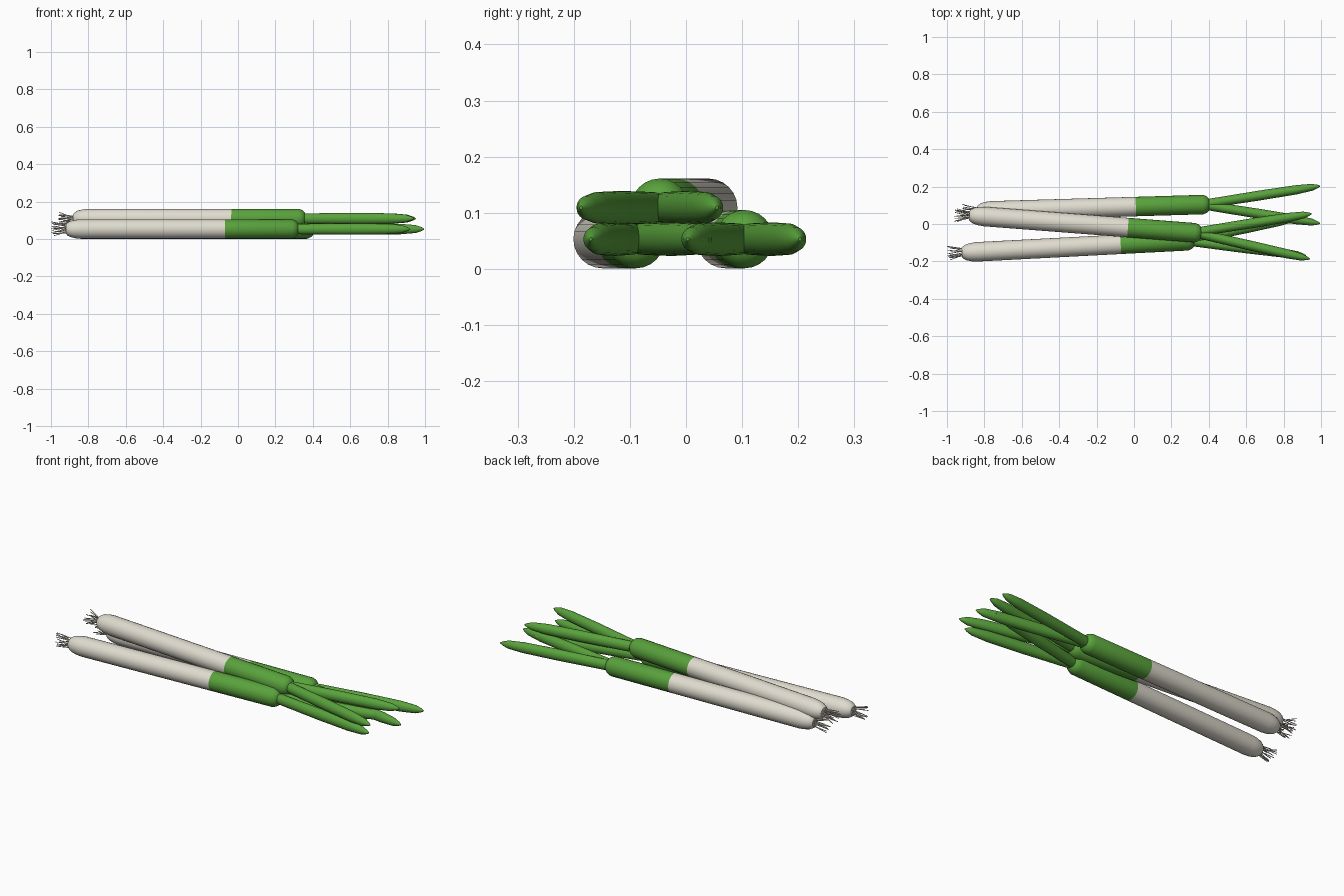
import bpy, bmesh, math, random
from mathutils import Vector

random.seed(4)
if "Cube" in bpy.data.objects:
    bpy.data.objects.remove(bpy.data.objects["Cube"])


def material(name, colour):
    m = bpy.data.materials.new(name)
    m.use_nodes = True
    m.diffuse_color = (*colour, 1)
    m.node_tree.nodes["Principled BSDF"].inputs["Base Color"].default_value = (*colour, 1)
    return m


WHITE = material("cream white", (0.74, 0.71, 0.62))
GREEN = material("leaf green", (0.10, 0.36, 0.045))


def add_tube(bm, start, end, profile, sides, squash=1.0):
    """Turn a profile of (distance, radius) around the line start-end."""
    axis = (end - start).normalized()
    side = Vector((0, 0, 1)).cross(axis).normalized()
    up = axis.cross(side)
    rings = []
    for d, r in profile:
        ring = []
        for i in range(sides):
            a = math.tau * i / sides
            ring.append(bm.verts.new(start + axis * d + side * (r * squash * math.cos(a)) + up * (r * math.sin(a))))
        rings.append(ring)
    for a, b in zip(rings, rings[1:]):
        for i in range(sides):
            j = (i + 1) % sides
            bm.faces.new((a[i], a[j], b[j], b[i]))
    bm.faces.new(rings[0][::-1])
    bm.faces.new(rings[-1])


def finish(bm, name, mat):
    mesh = bpy.data.meshes.new(name)
    bm.to_mesh(mesh)
    bm.free()
    mesh.materials.append(mat)
    obj = bpy.data.objects.new(name, mesh)
    bpy.context.collection.objects.link(obj)
    bpy.ops.object.select_all(action="DESELECT")
    obj.select_set(True)
    bpy.context.view_layer.objects.active = obj
    bpy.ops.object.shade_smooth_by_angle(angle=math.radians(40))


def tube(name, start, end, profile, mat, squash=1.0):
    bm = bmesh.new()
    add_tube(bm, start, end, profile, 24, squash)
    finish(bm, name, mat)


R = 0.052
STALK, SHEATH = 0.85, 0.39


def leek(place, base, heading, tips):
    base = Vector(base)
    axis = Vector((math.cos(math.radians(heading)), math.sin(math.radians(heading)), 0))
    side = Vector((-axis.y, axis.x, 0))
    collar = base + axis * STALK
    fork = collar + axis * SHEATH

    # White stalk with a rounded root end
    tube(place + "_white_stalk", base, collar,
         [(0, 0.026), (0.008, 0.034), (0.025, 0.043), (0.05, 0.049), (0.08, R), (STALK, R)], WHITE)

    # Green sheath, closing where the leaves part
    tube(place + "_green_sheath", collar, fork,
         [(0, R), (SHEATH - 0.03, R), (SHEATH - 0.012, 0.045), (SHEATH, 0.034), (SHEATH + 0.008, 0.015)], GREEN)

    # Two spreading leaves with pointed ends
    for n, tip in zip(("left", "right"), tips):
        start = fork - axis * 0.04
        end = Vector((*tip, base.z))
        length = (end - start).length
        tube(place + "_" + n + "_leaf", start, end,
             [(0, 0.024), (0.06, 0.028), (length * 0.5, 0.03), (length * 0.8, 0.028),
              (length - 0.045, 0.021), (length - 0.015, 0.011), (length, 0.003)], GREEN, 0.88)

    # Tuft of thin crossing roots
    bm = bmesh.new()
    up = Vector((0, 0, 1))
    for i in range(16):
        a = math.tau * i / 16
        b = a + random.choice((-1, 1)) * random.uniform(0.3, 1.0)
        r0, r1 = random.uniform(0.008, 0.024), random.uniform(0.02, 0.042)
        p = base + axis * 0.01 + (side * math.cos(a) + up * math.sin(a)) * r0
        q = base - axis * random.uniform(0.06, 0.08) + (side * math.cos(b) + up * math.sin(b)) * r1
        add_tube(bm, p, q, [(0, 0.0025), ((q - p).length, 0.002)], 5)
    finish(bm, place + "_roots", WHITE)


leek("front", (-0.92, -0.153, 0.053), 3.0, [(0.90, 0.04), (0.92, -0.17)])
leek("back", (-0.84, 0.068, 0.053), 1.7, [(0.995, 0.203), (0.995, 0.003)])
leek("top", (-0.88, 0.046, 0.109), -4.4, [(0.95, 0.055), (0.94, -0.187)])
